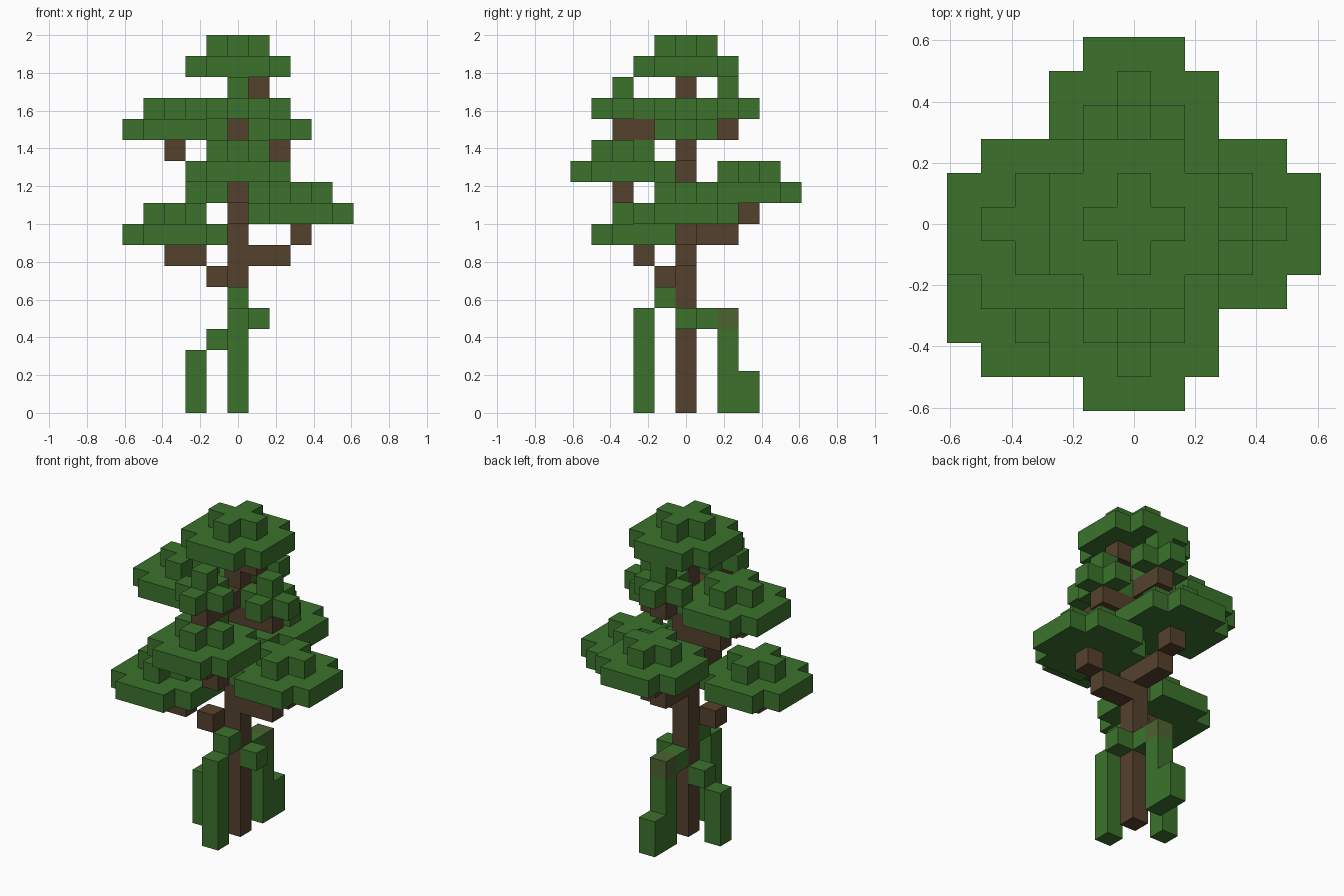
import bpy
import bmesh
from mathutils import Vector

cube = bpy.data.objects.get("Cube")
if cube:
    bpy.data.objects.remove(cube, do_unlink=True)

UNIT = 2 / 18  # edge of one block


def material(name, color):
    mat = bpy.data.materials.new(name)
    mat.use_nodes = True
    mat.diffuse_color = (*color, 1)
    bsdf = mat.node_tree.nodes["Principled BSDF"]
    bsdf.inputs["Base Color"].default_value = (*color, 1)
    bsdf.inputs["Roughness"].default_value = 0.9
    return mat


GREEN = material("leaf green", (0.045, 0.171, 0.026))
BROWN = material("bark brown", (0.091, 0.053, 0.026))
MOSS = material("mossy bark", (0.074, 0.122, 0.03))

DIRECTIONS = [Vector(d) for d in ((1, 0, 0), (-1, 0, 0), (0, 1, 0),
                                  (0, -1, 0), (0, 0, 1), (0, 0, -1))]


def blocks(name, cells, mat):
    """Outer skin of a set of grid blocks."""
    cells = set(cells)
    bm = bmesh.new()
    for cell in cells:
        center = Vector(cell) + Vector((0, 0, 0.5))
        for n in DIRECTIONS:
            if tuple(int(c + d) for c, d in zip(cell, n)) in cells:
                continue
            u = Vector((n.y, n.z, n.x))
            v = n.cross(u)
            corners = [center + (n + a * u + b * v) / 2
                       for a, b in ((-1, -1), (1, -1), (1, 1), (-1, 1))]
            bm.faces.new([bm.verts.new(p * UNIT) for p in corners])
    bmesh.ops.remove_doubles(bm, verts=bm.verts[:], dist=UNIT / 100)
    bmesh.ops.dissolve_limit(bm, angle_limit=0.01, verts=bm.verts[:], edges=bm.edges[:])
    mesh = bpy.data.meshes.new(name)
    bm.to_mesh(mesh)
    bm.free()
    mesh.materials.append(mat)
    bpy.context.collection.objects.link(bpy.data.objects.new(name, mesh))


def box(x0, x1, y0, y1, z0, z1):
    """All blocks in an inclusive range."""
    return [(x, y, z) for x in range(x0, x1 + 1)
            for y in range(y0, y1 + 1) for z in range(z0, z1 + 1)]


def rounded(cx, cy, z, r):
    """Square layer of blocks without its corners."""
    return [c for c in box(cx - r, cx + r, cy - r, cy + r, z, z)
            if abs(c[0] - cx) + abs(c[1] - cy) < 2 * r]


def foliage(name, cx, cy, z, r):
    """Wide layer with a smaller one on top."""
    top = rounded(cx, cy, z + 1, 1) if r == 2 else [(cx, cy, z + 1)]
    blocks(name, rounded(cx, cy, z, r) + top, GREEN)


# Trunk
blocks("trunk", box(0, 0, 0, 0, 0, 15), BROWN)
blocks("top_stub", [(1, 0, 15)], BROWN)

# Large crowns
foliage("top_crown", 0, 0, 16, 2)
foliage("left_crown", 3, 0, 9, 2)
foliage("back_crown", 0, 3, 10, 2)
foliage("front_right_crown", -3, -2, 8, 2)
foliage("front_crown", 0, -3, 11, 2)
foliage("right_crown", -3, 0, 13, 2)

# Small tufts
foliage("left_tuft", 2, 0, 13, 1)
foliage("front_tuft", 0, -3, 14, 1)
foliage("back_tuft", 0, 2, 14, 1)

# Branches: two blocks out, then one step up
for name, dx, dy, z in (("left", 1, 0, 7), ("back", 0, 1, 8),
                        ("front", 0, -1, 9), ("right", -1, 0, 11)):
    blocks(name + "_branch",
           [(dx, dy, z), (2 * dx, 2 * dy, z), (3 * dx, 3 * dy, z + 1)], BROWN)
blocks("front_right_branch", [(-1, -1, 6), (-2, -2, 7), (-3, -2, 7)], BROWN)
blocks("left_twig", box(1, 2, 0, 0, 12, 12), BROWN)
blocks("front_twig", box(0, 0, -3, -1, 13, 13), BROWN)
blocks("back_twig", box(0, 0, 1, 2, 13, 13), BROWN)

# Hanging vines and roots
blocks("front_vine", box(0, 0, -2, -2, 0, 4) + [(0, -1, 5)], GREEN)
blocks("right_vine", box(-2, -2, 0, 0, 0, 2) + [(-1, 0, 3)], GREEN)
blocks("left_vine", [(1, 0, 4)], GREEN)
blocks("back_vine", [(0, 1, 4)] + box(0, 0, 2, 2, 0, 3) + box(0, 0, 3, 3, 0, 1), GREEN)
blocks("back_vine_knot", [(0, 2, 4)], MOSS)
